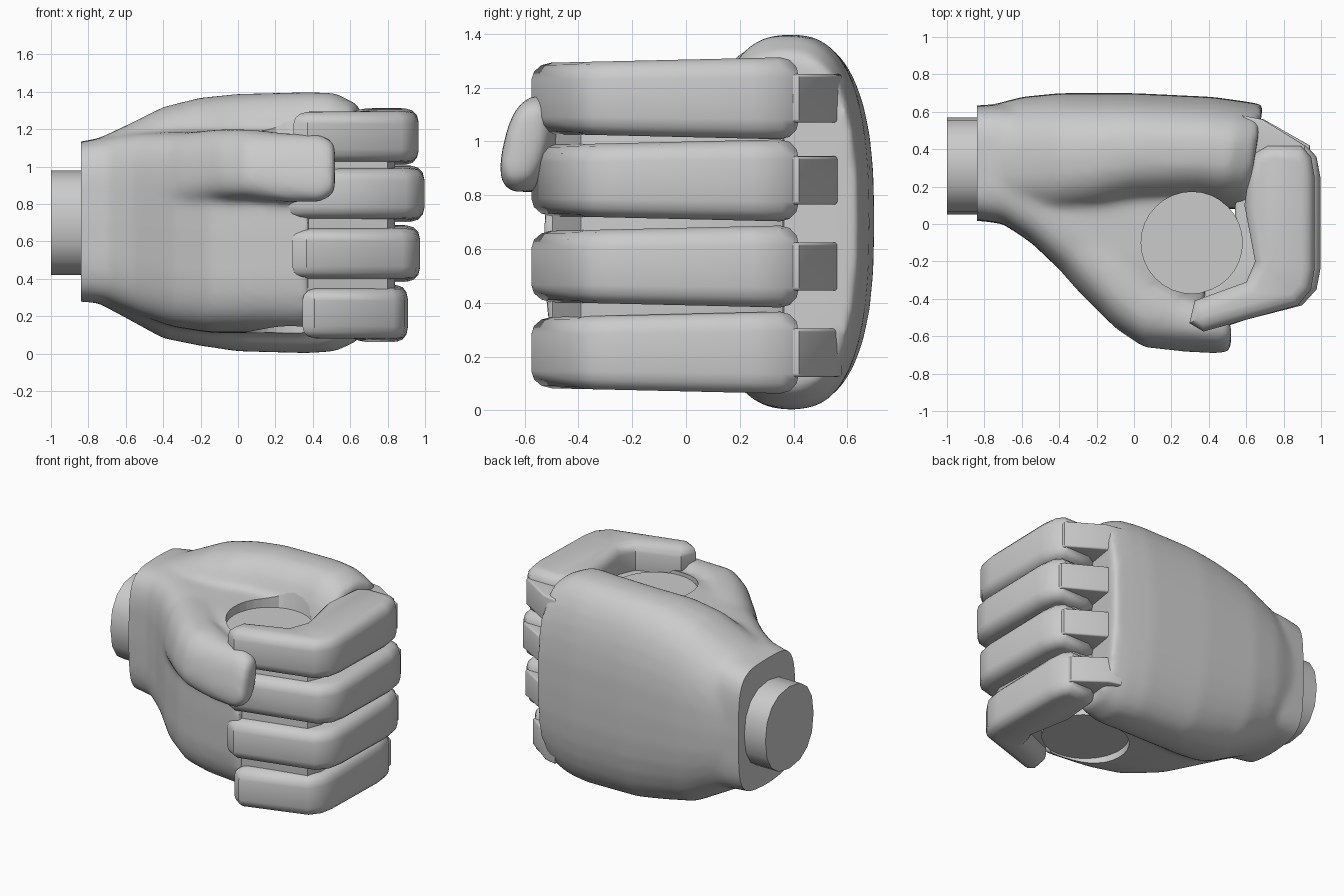
import bpy, bmesh, math
from mathutils import Vector

cube = bpy.data.objects.get("Cube")
if cube:
    bpy.data.objects.remove(cube)

GREY = (0.6, 0.6, 0.6, 1)
grey = bpy.data.materials.new("plain_grey")
grey.use_nodes = True
grey.diffuse_color = GREY
grey.node_tree.nodes["Principled BSDF"].inputs["Base Color"].default_value = GREY


def skin(bm, rings):
    """Bridge a list of equal rings of points and cap both ends."""
    loops = [[bm.verts.new(p) for p in ring] for ring in rings]
    n = len(loops[0])
    for a, b in zip(loops, loops[1:]):
        for i in range(n):
            j = (i + 1) % n
            bm.faces.new((a[i], a[j], b[j], b[i]))
    bm.faces.new(loops[0])
    bm.faces.new(loops[-1])


def finish(bm, name):
    bmesh.ops.recalc_face_normals(bm, faces=bm.faces)
    mesh = bpy.data.meshes.new(name)
    bm.to_mesh(mesh)
    bm.free()
    mesh.materials.append(grey)
    obj = bpy.data.objects.new(name, mesh)
    bpy.context.collection.objects.link(obj)
    return obj


def smooth(obj, angle=35):
    bpy.ops.object.select_all(action='DESELECT')
    obj.select_set(True)
    bpy.context.view_layer.objects.active = obj
    bpy.ops.object.shade_smooth_by_angle(angle=math.radians(angle))


def bake(obj):
    """Replace the mesh with its modified version."""
    dg = bpy.context.evaluated_depsgraph_get()
    obj.data = bpy.data.meshes.new_from_object(obj.evaluated_get(dg))
    obj.modifiers.clear()


def loft(bm, sections, power=2.6, tilt=0.0, shear=0.0, n=32):
    """Rounded sections (x, y0, y1, z0, z1) joined along x."""
    rings = []
    for x, y0, y1, z0, z1 in sections:
        ring = []
        for i in range(n):
            t = 2 * math.pi * i / n
            c, s = math.cos(t), math.sin(t)
            u = math.copysign(abs(c) ** (2 / power), c)
            v = math.copysign(abs(s) ** (2 / power), s)
            y = (y0 + y1) / 2 + u * (y1 - y0) / 2
            dz = v * (z1 - z0) / 2
            slide = shear * (y - 0.63) if x > 0.4 else 0
            ring.append((x + slide, y + tilt * dz, (z0 + z1) / 2 + dz))
        rings.append(ring)
    skin(bm, rings)


def cylinder(name, x, y, z0, z1, r, n=32):
    bm = bmesh.new()
    skin(bm, [[(x + r * math.cos(2 * math.pi * i / n), y + r * math.sin(2 * math.pi * i / n), z)
               for i in range(n)] for z in (z0, z1)])
    return finish(bm, name)


# Palm: inner mass, back of hand, and thumb
bm = bmesh.new()
loft(bm, [(-.92, .03, .63, .29, 1.12), (-.7, 0, .64, .27, 1.16), (-.55, -.1, .6, .21, 1.18),
          (-.35, -.29, .6, .14, 1.19), (-.15, -.43, .6, .11, 1.19), (.05, -.5, .6, .11, 1.19),
          (.38, -.53, .5, .11, 1.19)], power=4.2)
loft(bm, [(-.92, .02, .63, .28, 1.12), (-.75, .01, .64, .27, 1.15), (-.6, 0, .68, .19, 1.22),
          (-.4, 0, .7, .08, 1.32), (-.2, .03, .7, .04, 1.37), (0, .08, .7, .01, 1.39),
          (.41, .1, .68, 0, 1.4), (.56, .08, .66, .01, 1.395), (.69, .08, .64, .07, 1.33)], shear=.16)
loft(bm, [(-.65, .02, .3, .68, 1.11), (-.48, -.14, .2, .72, 1.15), (-.3, -.35, .1, .78, 1.18),
          (-.1, -.55, -.1, .82, 1.2), (.05, -.65, -.3, .83, 1.2), (.25, -.67, -.42, .81, 1.18),
          (.45, -.68, -.5, .81, 1.17), (.52, -.67, -.53, .86, 1.13)], tilt=.22)
palm = finish(bm, "palm_and_thumb")
remesh = palm.modifiers.new("fuse", 'REMESH')
remesh.mode = 'VOXEL'
remesh.voxel_size = 0.022
soften = palm.modifiers.new("soften", 'SMOOTH')
soften.factor = 0.5
soften.iterations = 14
bake(palm)

# Flat cut at the wrist
bm = bmesh.new()
bm.from_mesh(palm.data)
bmesh.ops.bisect_plane(bm, geom=bm.verts[:] + bm.edges[:] + bm.faces[:],
                       plane_co=(-.84, 0, 0), plane_no=(1, 0, 0), clear_inner=True)
bmesh.ops.holes_fill(bm, edges=[e for e in bm.edges if e.is_boundary], sides=0)
bm.to_mesh(palm.data)
bm.free()

# Round channel through the fist
cutter = cylinder("grip_cutter", .31, -.1, -.5, 2, .272)
cut = palm.modifiers.new("channel", 'BOOLEAN')
cut.operation = 'DIFFERENCE'
cut.object = cutter
bake(palm)
bpy.data.objects.remove(cutter)
smooth(palm, 40)

# Core filling the channel
smooth(cylinder("grip_core", .31, -.1, .16, 1.13, .272))

# Wrist stub
bm = bmesh.new()
loft(bm, [(-1, .05, .57, .42, .98), (-.8, .05, .57, .42, .98)], power=2.3, n=16)
smooth(finish(bm, "wrist_peg"), 30)

# Outlines seen from above: curled finger, knuckle bar, flesh between fingers
FINGER = [(.63, .37), (.72, .42), (.91, .42), (.965, .36), (.985, .25), (.985, -.24), (.965, -.35),
          (.89, -.435), (.36, -.575), (.28, -.53), (.31, -.41), (.6, -.31), (.65, -.2), (.59, .1)]
KNUCKLE = [(.58, .58), (.69, .56), (.93, .42), (.93, .3), (.65, .3), (.6, .3)]
WEB = [(.55, .37), (.8, .36), (.84, .26), (.84, -.3), (.8, -.39), (.36, -.5), (.36, -.33),
       (.48, -.26), (.53, -.2), (.55, -.1), (.54, .06)]


def inset(points, d):
    """Move a clockwise outline inwards by d."""
    result = []
    for i, p in enumerate(points):
        a, p, b = Vector(points[i - 1]), Vector(p), Vector(points[(i + 1) % len(points)])
        e, f = (p - a).normalized(), (b - p).normalized()
        m = Vector((e.y + f.y, -e.x - f.x)).normalized()
        result.append(p + m * d / max(.5, m.dot(Vector((e.y, -e.x)))))
    return result


def slab(name, outline, z, half, rim, scale=1.0, rise=0.0):
    """Extrude an outline vertically with round upper and lower rims."""
    arc = [(half - rim * (1 - math.sin(t)), rim * (1 - math.cos(t)))
           for t in (math.pi * k / 6 for k in range(4))]
    steps = [(-h, d) for h, d in reversed(arc)] + arc
    bm = bmesh.new()
    skin(bm, [[(.6 + (p.x - .6) * scale, p.y, z + dz * (1 + rise * p.y)) for p in inset(outline, d)]
              for dz, d in steps])
    smooth(finish(bm, name), 42)


for name, z, scale in (("index", 1.16, .95), ("middle", .855, 1.03),
                       ("ring", .535, .97), ("little", .215, .8)):
    slab(name + "_finger", FINGER, z, .144, .07, scale, .16)
    slab(name + "_knuckle", KNUCKLE, z, .09, .012, scale)

# Recessed flesh between the fingers
slab("finger_web", WEB, .65, .46, .02)
